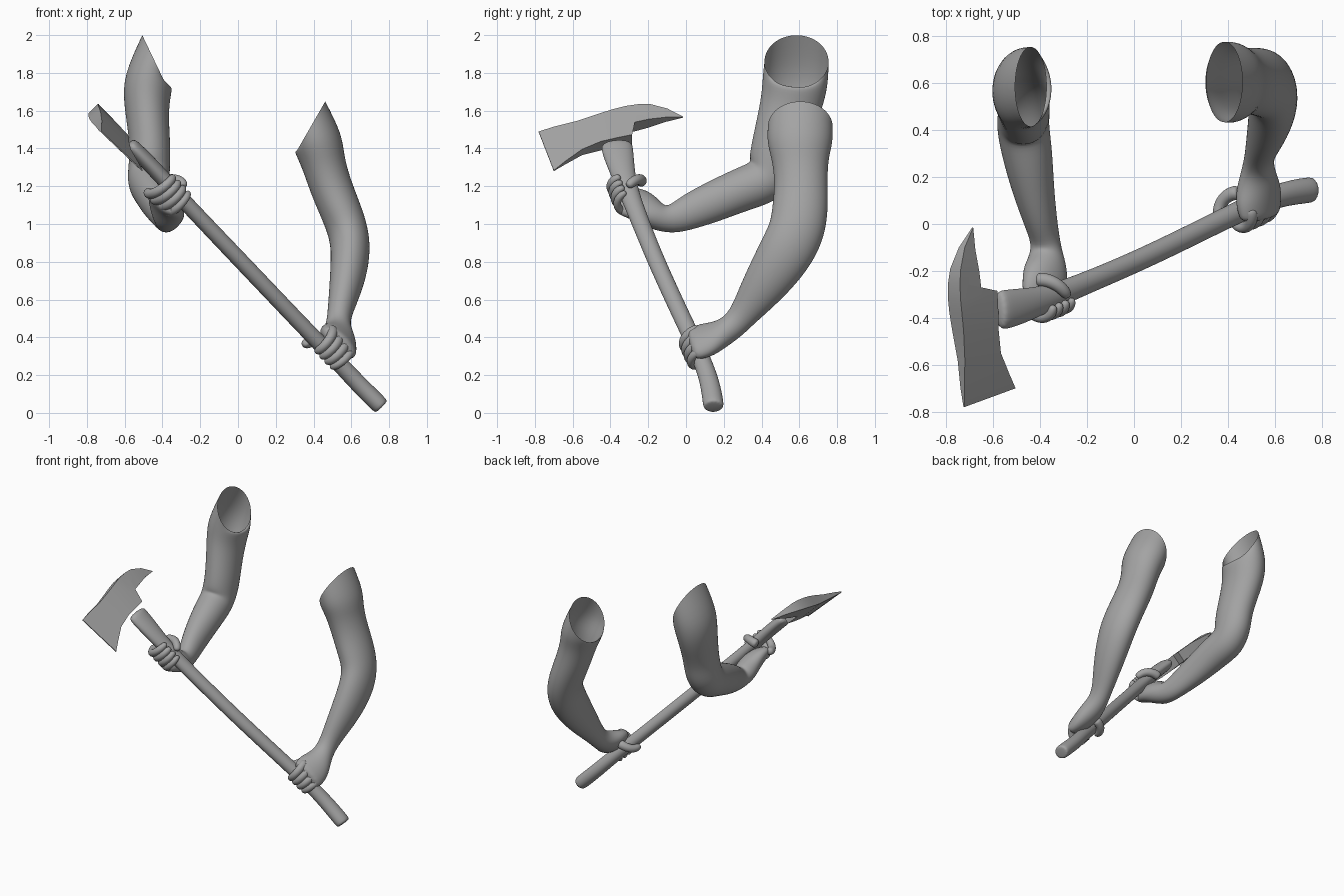
import bpy, bmesh
from math import sin, cos, pi, radians
from mathutils import Vector as V

cube = bpy.data.objects.get("Cube")
if cube:
    bpy.data.objects.remove(cube)

grey = bpy.data.materials.new("plain_grey")
grey.use_nodes = True
grey.diffuse_color = (0.37, 0.37, 0.37, 1)
grey.node_tree.nodes["Principled BSDF"].inputs["Base Color"].default_value = (0.37, 0.37, 0.37, 1)


def finish(bm, name, levels=0):
    bmesh.ops.recalc_face_normals(bm, faces=bm.faces)
    mesh = bpy.data.meshes.new(name)
    bm.to_mesh(mesh)
    bm.free()
    mesh.materials.append(grey)
    for p in mesh.polygons:
        p.use_smooth = True
    ob = bpy.data.objects.new(name, mesh)
    bpy.context.collection.objects.link(ob)
    if levels:
        sub = ob.modifiers.new("smooth", 'SUBSURF')
        sub.levels = sub.render_levels = levels
    return ob


def sweep(name, rings, ref, sides=14, first_axis=None, open_start=False, levels=2):
    """Loft oval rings (centre, radius along ref, other radius, roll)."""
    bm = bmesh.new()
    loops = []
    pts = [V(r[0]) for r in rings]
    for i, (c, ru, rv, *roll) in enumerate(rings):
        t = (pts[min(i + 1, len(pts) - 1)] - pts[max(i - 1, 0)]).normalized()
        if i == 0 and first_axis:
            t = V(first_axis).normalized()
        u = (ref - t * ref.dot(t)).normalized()
        v = t.cross(u)
        a = radians(roll[0]) if roll else 0
        u, v = u * cos(a) + v * sin(a), v * cos(a) - u * sin(a)
        loops.append([bm.verts.new(pts[i] + u * ru * 1.03 * cos(k * 2 * pi / sides)
                                   + v * rv * 1.03 * sin(k * 2 * pi / sides)) for k in range(sides)])
    for a, b in zip(loops, loops[1:]):
        for k in range(sides):
            j = (k + 1) % sides
            bm.faces.new((a[k], a[j], b[j], b[k]))
    bm.faces.new(loops[-1])
    if not open_start:
        bm.faces.new(loops[0])
    return finish(bm, name, levels)


X, Y = V((1, 0, 0)), V((0, 1, 0))

# Curved axe handle, flaring towards the head
sweep("axe_handle", [
    ((.762, .146, .030), .050, .042), ((.752, .146, .04), .056, .048),
    ((.63, .128, .16), .051, .046), ((.52, .085, .28), .048, .044),
    ((.40, .03, .40), .046, .042), ((.20, -.07, .61), .046, .042),
    ((0, -.165, .82), .046, .042), ((-.20, -.25, 1.03), .047, .041),
    ((-.36, -.315, 1.20), .054, .041), ((-.46, -.345, 1.31), .072, .042),
    ((-.55, -.365, 1.40), .085, .041), ((-.58, -.368, 1.43), .08, .036)], Y)

# Axe head: columns from cutting edge to spike tip (top y z, bottom y z, half thickness)
columns = [(-.78, 1.49, -.70, 1.28, .003), (-.70, 1.515, -.64, 1.315, .012),
           (-.58, 1.545, -.55, 1.365, .022), (-.46, 1.585, -.45, 1.39, .034),
           (-.38, 1.61, -.36, 1.405, .038), (-.32, 1.625, -.285, 1.42, .038),
           (-.25, 1.635, -.31, 1.48, .036), (-.19, 1.635, -.20, 1.51, .032),
           (-.10, 1.612, -.11, 1.54, .018), (-.015, 1.568, -.02, 1.562, .003)]
bm = bmesh.new()
loops = []
for yt, zt, yb, zb, h in columns:
    d = h * .7
    loop = []
    for y, z, side in ((yt, zt - d, -1), (yt, zt - d, 1), (yb, zb + d, 1), (yb, zb + d, -1)):
        x = .765 + .15 * (y + .77) - z
        loop.append(bm.verts.new((x + side * d, y, z + side * d)))
    loops.append(loop)
for a, b in zip(loops, loops[1:]):
    for k in range(4):
        j = (k + 1) % 4
        bm.faces.new((a[k], a[j], b[j], b[k]))
bm.faces.new(loops[0])
bm.faces.new(loops[-1])
head = finish(bm, "axe_head")
bpy.context.view_layer.objects.active = head
head.select_set(True)
bpy.ops.object.shade_smooth_by_angle(angle=radians(35))
head.select_set(False)

# Right arm, shoulder opening to palm
sweep("right_arm", [
    ((-.44, .585, 1.86), .155, .17), ((-.475, .58, 1.76), .135, .175),
    ((-.485, .56, 1.64), .12, .165), ((-.475, .52, 1.52), .11, .15),
    ((-.465, .485, 1.40), .108, .14), ((-.47, .465, 1.30), .11, .14),
    ((-.475, .42, 1.225), .112, .125), ((-.455, .30, 1.185), .108, .115),
    ((-.43, .15, 1.12), .09, .108), ((-.40, .02, 1.065), .072, .095),
    ((-.375, -.08, 1.02), .06, .075), ((-.372, -.15, 1.035), .08, .075, -20),
    ((-.375, -.21, 1.08), .108, .07, -38), ((-.385, -.27, 1.11), .112, .06, -42),
    ((-.40, -.32, 1.12), .10, .045, -45), ((-.405, -.345, 1.125), .075, .03, -45)],
    X, first_axis=(-.9, 0, -.43), open_start=True)

# Left arm
sweep("left_arm", [
    ((.385, .605, 1.515), .155, .172), ((.425, .603, 1.43), .135, .175),
    ((.45, .605, 1.33), .115, .145), ((.49, .61, 1.20), .112, .14),
    ((.54, .605, 1.08), .11, .148), ((.582, .59, .97), .107, .148),
    ((.598, .54, .865), .105, .148), ((.585, .46, .74), .097, .132),
    ((.56, .375, .62), .08, .105), ((.535, .30, .515), .062, .074),
    ((.53, .245, .455), .066, .070, -10), ((.53, .18, .415), .092, .072, -28),
    ((.53, .12, .39), .115, .068, -40), ((.535, .06, .37), .115, .058, -45),
    ((.54, .015, .365), .10, .042, -45)],
    X, first_axis=(.87, 0, -.5), open_start=True)


def digit(name, grip, axis, start, end, slide, thick, reach):
    """Finger wrapped round the handle; angle 0 is the back, 90 the lower side."""
    t = V(axis).normalized()
    b = (Y - t * Y.dot(t)).normalized()
    d = t.cross(b)
    rings = []
    n = 7
    for i in range(n):
        f = i / (n - 1)
        a = radians(start + (end - start) * f)
        r = reach + (.058 - reach) * f
        c = V(grip) + t * (slide[0] + (slide[1] - slide[0]) * f) + (b * cos(a) + d * sin(a)) * r
        w = thick * (1.05 - .25 * f) * (.7 if i == n - 1 else 1)
        rings.append((c, w, w))
    sweep(name, rings, t, sides=8)


# Fingers and thumbs
hands = (("right", (-.345, -.307, 1.18), (-.67, -.26, .70), 65, 245, .115),
         ("left", (.485, .072, .325), (-.67, -.30, .70), 285, 115, .095))
for side, grip, axis, start, end, reach in hands:
    for k, finger in enumerate(("little", "ring", "middle", "index")):
        s = (k - 1.5) * .046
        digit(f"{side}_{finger}_finger", grip, axis, start, end, (s * 1.1, s * .85),
              .025 if k == 0 else .029, reach)
digit("right_thumb", hands[0][1], hands[0][2], 15, -100, (.06, -.03), .032, .09)
digit("left_thumb", hands[1][1], hands[1][2], 340, 455, (.06, .13), .032, .09)
